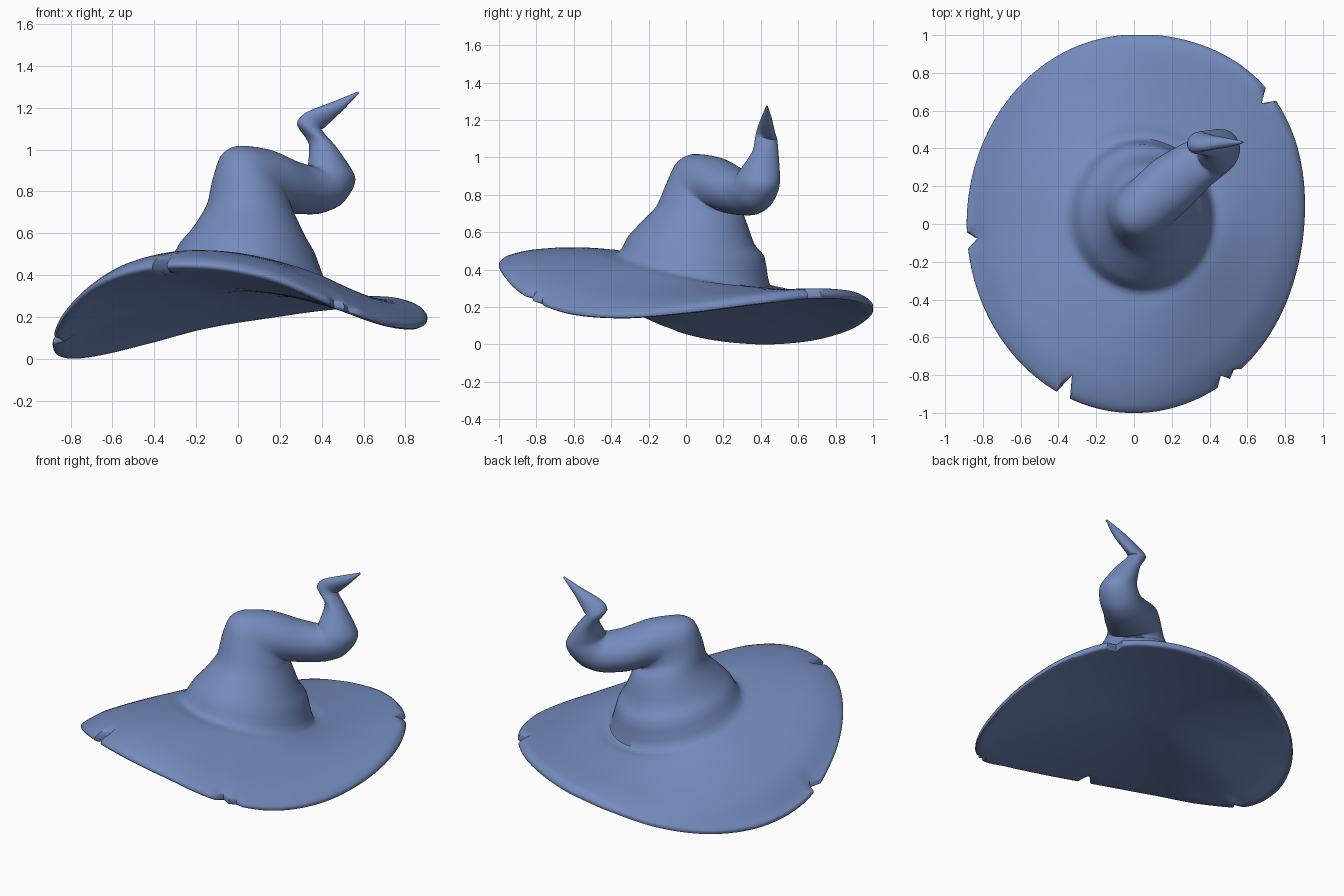
import bpy, bmesh, math
from mathutils import Vector

if "Cube" in bpy.data.objects:
    bpy.data.objects.remove(bpy.data.objects["Cube"])

N = 144
ANG = [2 * math.pi * i / N for i in range(N)]
BEND = math.radians(40)                      # compass direction the tip flops towards
D = Vector((math.cos(BEND), math.sin(BEND), 0))
W = Vector((-D.y, D.x, 0))
Z = Vector((0, 0, 1))


def cat(a, b, c, d, u, k=.5):
    m, n = (c - a) * k, (d - b) * k
    return (b * (2 * u ** 3 - 3 * u * u + 1) + m * (u ** 3 - 2 * u * u + u)
            + c * (3 * u * u - 2 * u ** 3) + n * (u ** 3 - u * u))


# floppy tip: lower point (s, z), upper point (s, z), half width, sideways shift
TIP = [
    (.722, 1.276, .715, 1.284, .006, -.037),
    (.660, 1.190, .630, 1.240, .034, .024),
    (.610, 1.110, .510, 1.185, .047, .095),
    (.600, 1.095, .475, 1.130, .056, .110),
    (.650, 1.005, .520, 1.045, .075, .064),
    (.710, .880, .480, .945, .105, .015),
    (.690, .810, .475, .933, .115, .010),
    (.620, .735, .455, .930, .122, .015),
    (.520, .700, .360, .955, .135, .030),
    (.400, .700, .200, 1.01, .155, .035),
    (.320, .710, .030, 1.025, .155, .030),
    (.300, .725, -.050, .985, .160, .025),
    (.290, .720, -.095, .870, .185, .015),
]
# crown: centre x, y, z, radius x, y, slope x, y
CROWN = [
    (.060, .075, .720, .210, .235, -.10, -.10),
    (.055, .060, .600, .275, .305, -.09, -.18),
    (.045, .055, .530, .325, .365, -.08, -.15),
    (.040, .045, .410, .380, .405, -.10, -.22),
]
# height of the rim every 20 degrees, from +x anticlockwise
RIM = [.17, .215, .25, .24, .20, .15, .075, .02, .008,
       .06, .20, .34, .42, .43, .375, .26, .17, .145]
# rim tears: angle in degrees -> how far out the brim reaches there
TEARS = {40: .87, 185: .90, 245: .82, 302.5: .92, 307.5: .95}


def tip_ring(sa, za, sb, zb, hw, shift):
    a, b = D * sa + Z * za, D * sb + Z * zb
    c, h = (a + b) / 2 + W * shift, (a - b) / 2
    return [c + h * math.cos(t - BEND) + W * hw * math.sin(t - BEND) for t in ANG]


def crown_ring(x, y, z, rx, ry, sx, sy):
    out = []
    for t in ANG:
        dx, dy = rx * math.cos(t), ry * math.sin(t)
        out.append(Vector((x + dx, y + dy, z + sx * dx + sy * dy)))
    return out


def rim_point(t):
    k = t / (2 * math.pi) * 18
    i = int(k)
    z = cat(*[RIM[(i + j) % 18] for j in (-1, 0, 1, 2)], k - i)
    r = 1 + .07 * max(0, math.cos(t - math.radians(37))) ** 6
    return Vector((.885 * r * math.cos(t), min(1, r * math.sin(t)), z))


BASE = crown_ring(*CROWN[-1])
MID = Vector((.04, .045, .33))               # middle of the underside


def brim_ring(f, edge=None):
    out = []
    for t, b in zip(ANG, BASE):
        p = rim_point(t)
        g = f
        for deg, lim in TEARS.items():
            if abs(math.degrees(t) - deg) < .5:
                g = min(f, lim)
        q = b.lerp(p, g)
        if edge is not None:
            q.z = p.z + edge
        else:
            bump = .008 - .02 * math.cos(t - math.radians(50))
            q.z = b.z + (p.z + .06 - b.z) * f + bump * math.sin(math.pi * f)
        out.append(q)
    return out


def under_ring(r):
    out = []
    for t in ANG:
        p = rim_point(t)
        q = MID.lerp(p, r)
        q.z = p.z + (MID.z - p.z) * (1 - r ** 1.6)
        out.append(q)
    return out


# sequence of rings: outside from the tip to the rim, then in across the underside
rings = [tip_ring(*r) for r in TIP] + [crown_ring(*r) for r in CROWN]
rings += [brim_ring(f) for f in (.14, .32, .55, .78)]
rings += [brim_ring(.94, .055), brim_ring(1, .027), brim_ring(.975, .002)]
rings += [under_ring(r) for r in (.87, .7, .5, .3, .1, .01)]

# smooth between the rings
fine = []
last = len(rings) - 1
for i in range(last):
    q = [rings[max(0, min(last, i + j))] for j in (-1, 0, 1, 2)]
    for u in (0, 1 / 3, 2 / 3):
        fine.append([cat(q[0][k], q[1][k], q[2][k], q[3][k], u, .38) for k in range(N)])
fine.append(rings[-1])

bm = bmesh.new()
rows = [[bm.verts.new(p) for p in ring] for ring in fine]
for a, b in zip(rows, rows[1:]):
    for k in range(N):
        m = (k + 1) % N
        bm.faces.new((a[k], b[k], b[m], a[m]))
bm.faces.new(rows[0])
bm.faces.new(rows[-1][::-1])
bmesh.ops.recalc_face_normals(bm, faces=bm.faces)

# stand the hat on the ground
low = min(v.co.z for v in bm.verts)
bmesh.ops.translate(bm, verts=bm.verts, vec=(0, 0, -low))

mesh = bpy.data.meshes.new("pointed_hat")
bm.to_mesh(mesh)
bm.free()
hat = bpy.data.objects.new("pointed_hat", mesh)
bpy.context.collection.objects.link(hat)

felt = bpy.data.materials.new("blue felt")
felt.diffuse_color = (.175, .26, .51, 1)
felt.use_nodes = True
felt.node_tree.nodes["Principled BSDF"].inputs["Base Color"].default_value = felt.diffuse_color
mesh.materials.append(felt)

bpy.context.view_layer.objects.active = hat
hat.select_set(True)
bpy.ops.object.shade_smooth_by_angle(angle=math.radians(45))
